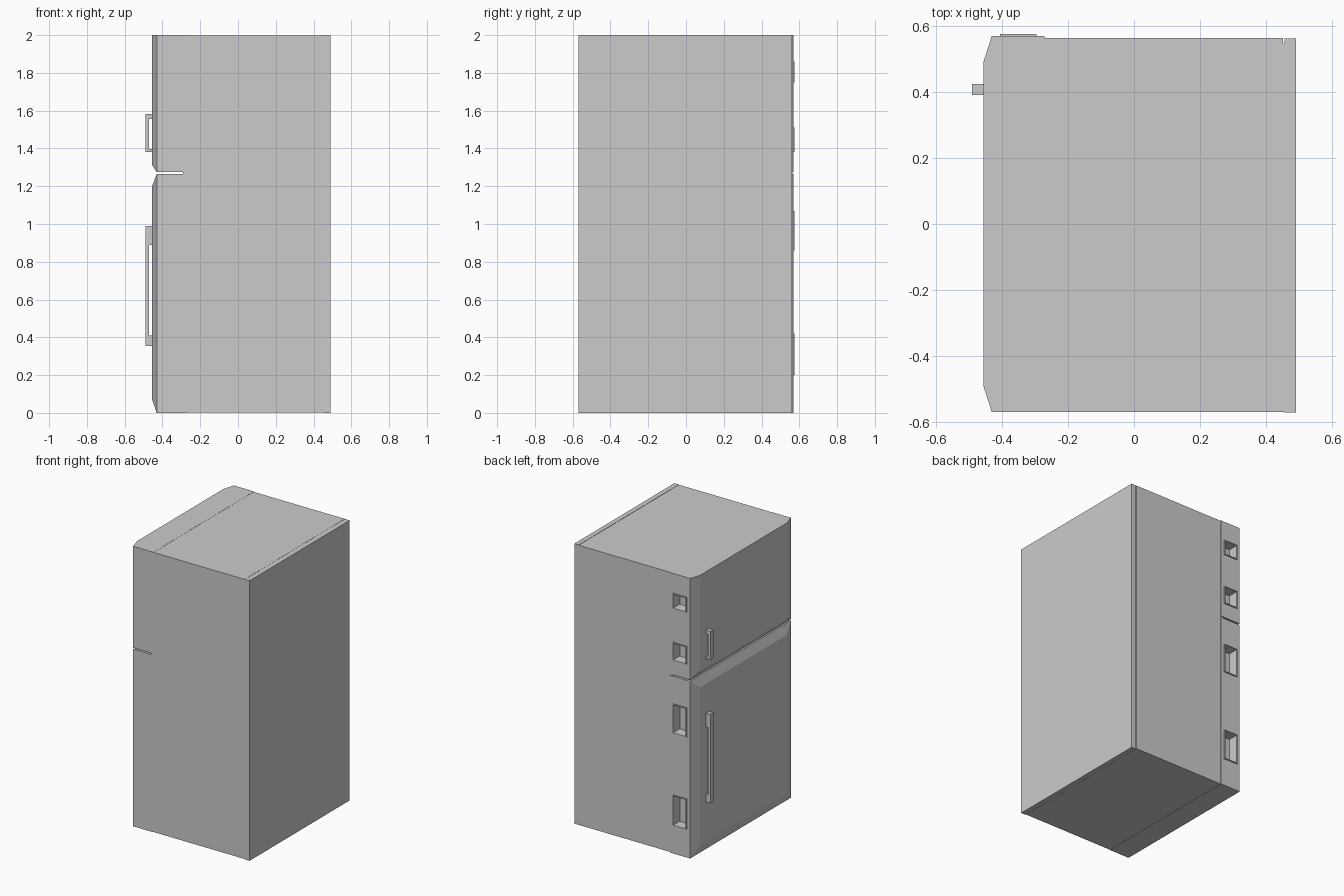
import bpy, bmesh

if "Cube" in bpy.data.objects:
    bpy.data.objects.remove(bpy.data.objects["Cube"])


def make_object(name, bm):
    bmesh.ops.recalc_face_normals(bm, faces=bm.faces)
    mesh = bpy.data.meshes.new(name)
    bm.to_mesh(mesh)
    bm.free()
    ob = bpy.data.objects.new(name, mesh)
    bpy.context.collection.objects.link(ob)
    return ob


def loft(bm, rings):
    """Closed solid through matching rings of points."""
    rings = [[bm.verts.new(p) for p in r] for r in rings]
    n = len(rings[0])
    for a, b in zip(rings, rings[1:]):
        for i in range(n):
            j = (i + 1) % n
            bm.faces.new((a[i], a[j], b[j], b[i]))
    bm.faces.new(rings[0])
    bm.faces.new(rings[-1])


def rect(x, y0, y1, z0, z1):
    return [(x, y0, z0), (x, y1, z0), (x, y1, z1), (x, y0, z1)]


def boxes(name, items):
    bm = bmesh.new()
    for x0, x1, y0, y1, z0, z1 in items:
        loft(bm, [rect(x0, y0, y1, z0, z1), rect(x1, y0, y1, z0, z1)])
    return make_object(name, bm)


def cut(ob, cutter):
    mod = ob.modifiers.new("pockets", 'BOOLEAN')
    mod.operation = 'DIFFERENCE'
    mod.solver = 'EXACT'
    mod.object = cutter


def door(name, z0, z1, low, high, pockets):
    # slab with a bevelled front, low/high are the bevel heights
    bm = bmesh.new()
    loft(bm, [rect(-0.27, -0.568, 0.568, z0, z1),
              rect(-0.43, -0.568, 0.568, z0, z1),
              rect(-0.455, -0.49, 0.49, z0 + low, z1 - high)])
    slab = make_object(name, bm)
    # raised rims around recessed side pockets
    rims = boxes(name + "_pocket_rims",
                 [(-0.405, -0.295, 0.56, 0.575, a, b) for a, b in pockets])
    t = 0.006
    cutter = boxes(name + "_pocket_cutter",
                   [(-0.405 + t, -0.295 - t, 0.50, 0.62, a + t, b - t) for a, b in pockets])
    cutter.hide_render = True
    cutter.hide_viewport = True
    cut(slab, cutter)
    cut(rims, cutter)


def handle(name, z0, z1, foot_low, foot_high):
    # C-shaped side profile extruded across y
    prof = [(-0.453, z0), (-0.49, z0), (-0.49, z1), (-0.453, z1),
            (-0.453, z1 - foot_high), (-0.47, z1 - foot_high),
            (-0.47, z0 + foot_low), (-0.453, z0 + foot_low)]
    bm = bmesh.new()
    loft(bm, [[(x, y, z) for x, z in prof] for y in (0.39, 0.423)])
    make_object(name, bm)


# cabinet, back panel and the strip joining them (leaves a seam at one side)
boxes("cabinet", [(-0.29, 0.45, -0.568, 0.563, 0.002, 1.999)])
boxes("back_panel_joint", [(0.449, 0.456, -0.568, 0.545, 0.003, 1.998)])
boxes("back_panel", [(0.455, 0.49, -0.57, 0.56, 0, 2)])

# doors
door("lower_door", 0, 1.265, 0.07, 0.065, [(0.2, 0.42), (0.86, 1.07)])
door("upper_door", 1.275, 2, 0.037, 0, [(1.38, 1.51), (1.75, 1.86)])

# handles
handle("lower_handle", 0.355, 0.99, 0.055, 0.1)
handle("upper_handle", 1.38, 1.583, 0.018, 0.028)
